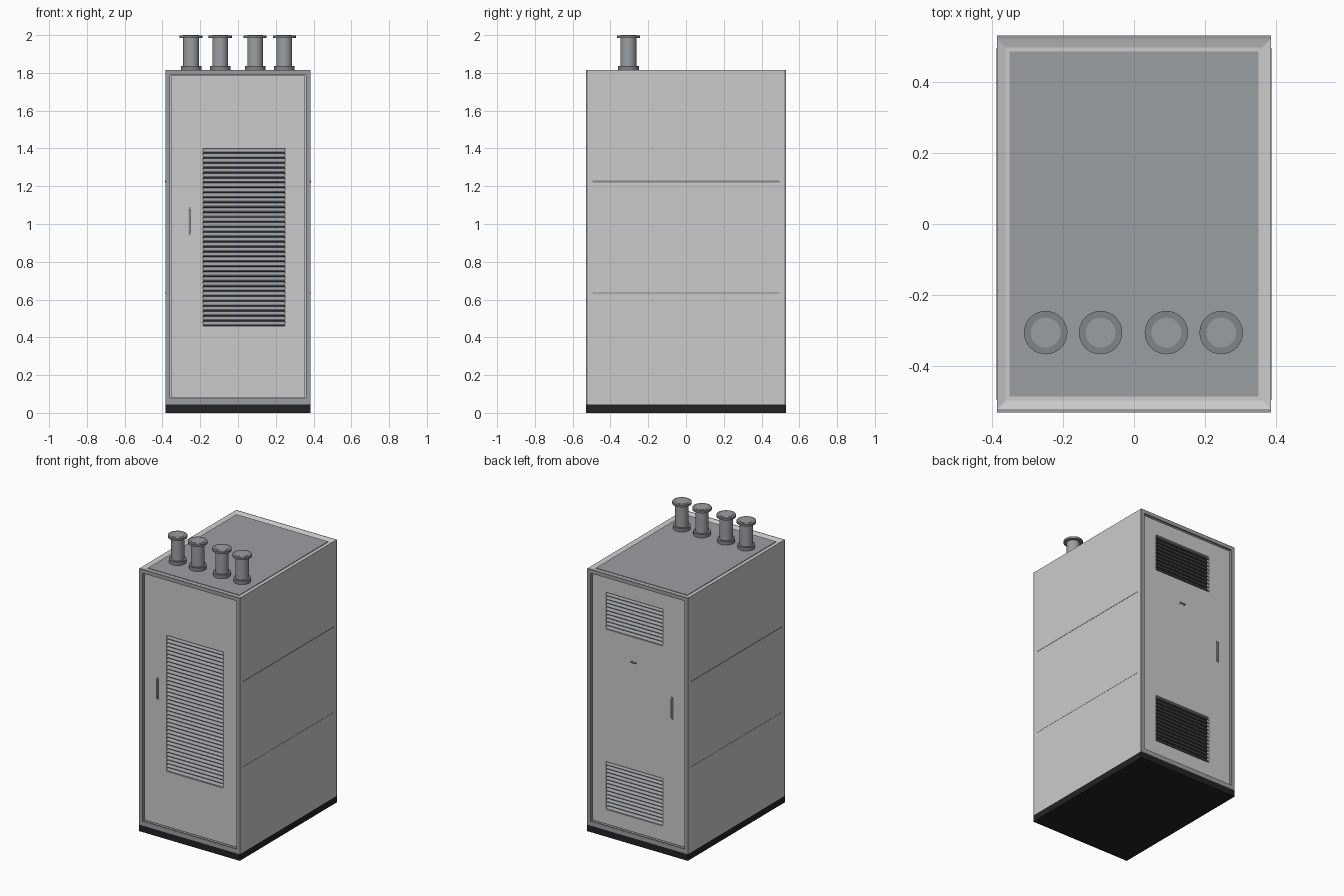
import bpy, bmesh, math
from mathutils import Matrix, Vector

if "Cube" in bpy.data.objects:
    bpy.data.objects.remove(bpy.data.objects["Cube"])

W, D, H, BASE = 0.385, 0.52, 1.815, 0.045   # half width, half depth, top, plinth height
FRONT = 0.53                                # outer face of the door frames
DOOR = 0.515                                # outer face of the doors


def material(name, r, g, b):
    m = bpy.data.materials.new(name)
    m.diffuse_color = (r, g, b, 1)
    m.use_nodes = True
    m.node_tree.nodes["Principled BSDF"].inputs["Base Color"].default_value = m.diffuse_color
    return m


BLACK = material("black", 0.015, 0.016, 0.018)
DARK = material("dark_grey", 0.22, 0.235, 0.25)
MID = material("mid_grey", 0.33, 0.345, 0.36)
LIGHT = material("light_grey", 0.62, 0.63, 0.65)


def finish(name, bm, mat):
    bmesh.ops.recalc_face_normals(bm, faces=bm.faces)
    me = bpy.data.meshes.new(name)
    bm.to_mesh(me)
    bm.free()
    ob = bpy.data.objects.new(name, me)
    bpy.context.collection.objects.link(ob)
    me.materials.append(mat)
    return ob


def add_box(bm, x0, x1, y0, y1, z0, z1):
    m = Matrix.Translation(((x0 + x1) / 2, (y0 + y1) / 2, (z0 + z1) / 2))
    m = m @ Matrix.Diagonal((abs(x1 - x0), abs(y1 - y0), abs(z1 - z0), 1))
    bmesh.ops.create_cube(bm, size=1, matrix=m)


def boxes(name, mat, *dims):
    bm = bmesh.new()
    for d in dims:
        add_box(bm, *d)
    return finish(name, bm, mat)


def cylinder(name, r, x, y, z0, z1, mat):
    bm = bmesh.new()
    bmesh.ops.create_cone(bm, cap_ends=True, segments=32, radius1=r, radius2=r, depth=z1 - z0,
                          matrix=Matrix.Translation((x, y, (z0 + z1) / 2)))
    ob = finish(name, bm, mat)
    bpy.ops.object.select_all(action='DESELECT')
    ob.select_set(True)
    bpy.context.view_layer.objects.active = ob
    bpy.ops.object.shade_smooth_by_angle()
    return ob


# Plinth
boxes("plinth", BLACK, (-W, W, -FRONT, FRONT, 0, BASE))

# Cabinet shell: recessed roof, front and back
bm = bmesh.new()
add_box(bm, -W, W, -D, D, BASE, H)
bm.normal_update()
for axis, inset, depth in ((Vector((0, 0, 1)), 0.035, 0.008),
                           (Vector((0, -1, 0)), 0.025, 0.03),
                           (Vector((0, 1, 0)), 0.025, 0.03)):
    face = max(bm.faces, key=lambda f: (f.normal.dot(axis) > 0.9) * f.calc_area())
    bmesh.ops.inset_region(bm, faces=[face], thickness=inset)
    bmesh.ops.translate(bm, verts=face.verts, vec=-axis * depth)
finish("cabinet_shell", bm, LIGHT)
boxes("roof_panel", MID, (-0.35, 0.35, -0.485, 0.485, H - 0.012, H - 0.004))

# Seams on the side panels
boxes("side_seams", DARK, *[(s * (W - 0.004), s * (W + 0.0008), -0.495, 0.495, z - h, z + h)
                            for s in (-1, 1) for z, h in ((1.225, 0.004), (0.635, 0.002))])


def door(name, s, x0, x1, openings):
    """Door, frame, handle and louvres; s is -1 for the front and 1 for the back."""
    t = 0.026
    boxes(name + "_frame", MID,
          (-W, -W + t, s * D, s * FRONT, BASE, H), (W - t, W, s * D, s * FRONT, BASE, H),
          (-W + t, W - t, s * D, s * FRONT, BASE, BASE + t + 0.004),
          (-W + t, W - t, s * D, s * FRONT, H - t, H))
    # Door sheet as a grid with cells left out for the louvres
    xs = [-0.356, x0, x1, 0.356]
    zs = sorted([0.079, 1.785] + [z for o in openings for z in o[:2]])
    bm = bmesh.new()
    g = [[bm.verts.new((x, s * DOOR, z)) for z in zs] for x in xs]
    for i in range(3):
        for j in range(len(zs) - 1):
            if not (i == 1 and j % 2 == 1):
                bm.faces.new((g[i][j], g[i + 1][j], g[i + 1][j + 1], g[i][j + 1]))
    ends = bmesh.ops.extrude_face_region(bm, geom=bm.faces[:])["geom"]
    bmesh.ops.translate(bm, vec=(0, -s * 0.02, 0),
                        verts=[v for v in ends if isinstance(v, bmesh.types.BMVert)])
    finish(name + "_door", bm, LIGHT)
    # Louvres with sloping slats over a dark backing
    for k, (z0, z1, n) in enumerate(openings):
        boxes(f"{name}_louvre_backing_{k}", BLACK, (x0, x1, s * 0.488, s * 0.497, z0, z1))
        pitch = (z1 - z0) / n
        profile = [(0.497, 0.85), (0.501, 0.95), (0.517, 0.3), (0.517, 0.15), (0.513, 0.15)]
        bm = bmesh.new()
        f = bm.faces.new([bm.verts.new((x0, s * y, z0 + q * pitch)) for y, q in profile])
        ends = bmesh.ops.extrude_face_region(bm, geom=[f])["geom"]
        bmesh.ops.translate(bm, vec=(x1 - x0, 0, 0),
                            verts=[v for v in ends if isinstance(v, bmesh.types.BMVert)])
        ob = finish(f"{name}_louvre_slats_{k}", bm, MID)
        arr = ob.modifiers.new("Array", 'ARRAY')
        arr.count = n
        arr.use_relative_offset = False
        arr.use_constant_offset = True
        arr.constant_offset_displace = (0, 0, pitch)
    # Upright handle
    boxes(name + "_handle_plate", MID, (-0.262, -0.248, s * 0.513, s * 0.519, 0.94, 1.09))
    boxes(name + "_handle_grip", LIGHT, (-0.259, -0.251, s * 0.518, s * 0.528, 0.95, 1.08))


door("front", -1, -0.185, 0.25, [(0.46, 1.40, 36)])
door("back", 1, -0.185, 0.25, [(0.18, 0.51, 13), (1.425, 1.68, 10)])

# Small pull on the back door
boxes("back_pull", MID, (0.018, 0.056, 0.522, 0.527, 1.25, 1.258),
      (0.018, 0.024, 0.513, 0.524, 1.25, 1.258), (0.050, 0.056, 0.513, 0.524, 1.25, 1.258))

# Flanged pipe stubs on the roof
for i, x in enumerate((-0.248, -0.094, 0.091, 0.245)):
    y = -0.305
    cylinder(f"pipe_{i}", 0.042, x, y, H - 0.006, 2.0, MID)
    cylinder(f"pipe_lower_flange_{i}", 0.055, x, y, H - 0.006, 1.836, DARK)
    cylinder(f"pipe_upper_flange_{i}", 0.061, x, y, 1.984, 1.9985, DARK)
